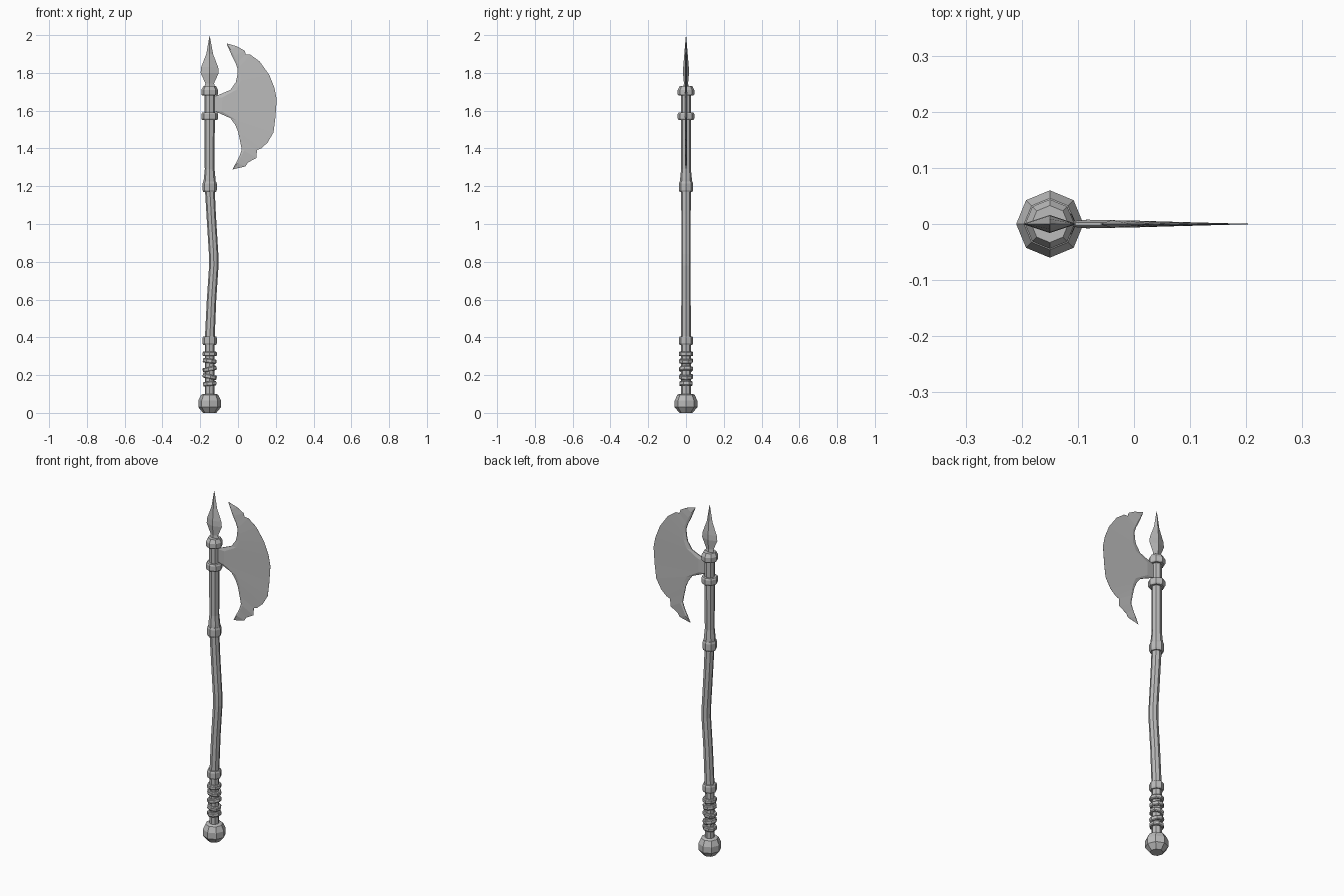
import bpy, bmesh, math
from mathutils import Vector, Matrix

cube = bpy.data.objects.get("Cube")
if cube:
    bpy.data.objects.remove(cube)

grey = bpy.data.materials.new("worn_grey")
grey.use_nodes = True
colour = (0.5, 0.5, 0.5, 1)
grey.diffuse_color = colour
grey.node_tree.nodes["Principled BSDF"].inputs["Base Color"].default_value = colour

AXIS = -0.15  # x of the handle


def finish(name, bm):
    bmesh.ops.recalc_face_normals(bm, faces=bm.faces)
    mesh = bpy.data.meshes.new(name)
    bm.to_mesh(mesh)
    bm.free()
    mesh.materials.append(grey)
    obj = bpy.data.objects.new(name, mesh)
    bpy.context.collection.objects.link(obj)
    return obj


def loft(name, rings, sides=8, tilt=0, turn=0):
    """Skin a stack of (x, z, radius x, radius y) rings and cap both ends."""
    bm = bmesh.new()
    loops = []
    for x, z, rx, ry in rings:
        angles = [math.tau * i / sides + turn for i in range(sides)]
        loops.append([bm.verts.new((x + rx * math.cos(a), ry * math.sin(a), z))
                      for a in angles])
    for low, high in zip(loops, loops[1:]):
        for i in range(sides):
            j = (i + 1) % sides
            bm.faces.new((low[i], low[j], high[j], high[i]))
    bm.faces.new(loops[0][::-1])
    bm.faces.new(loops[-1])
    if tilt:
        pivot = Vector((AXIS, 0, (rings[0][1] + rings[-1][1]) / 2))
        bmesh.ops.rotate(bm, verts=bm.verts, cent=pivot,
                         matrix=Matrix.Rotation(tilt, 3, 'Y'))
    return finish(name, bm)


def turned(name, profile, **options):
    return loft(name, [(AXIS, z, r, r) for z, r in profile], **options)


def collar(name, low, high, radius, tilt=0, turn=0):
    edge = (high - low) * 0.2
    turned(name, [(low, radius * 0.9), (low + edge, radius),
                  (high - edge, radius), (high, radius * 0.9)], tilt=tilt, turn=turn)


# Handle: bent lower shaft and straight upper sleeve
shaft = [(-.15, .08, .026), (-.15, .38, .026), (-.14, .6, .025), (-.128, .78, .025),
         (-.129, .84, .025), (-.142, 1.05, .025), (-.15, 1.2, .026)]
loft("shaft", [(x, z, r, r) for x, z, r in shaft])
turned("upper_sleeve", [(1.19, .034), (1.24, .031), (1.29, .026), (1.5, .027), (1.73, .027)])

# Pommel
turned("pommel", [(0, .035), (.03, .06), (.065, .06), (.095, .046), (.1, .036)])

# Collars
collar("grip_collar", .36, .405, .038)
collar("middle_collar", 1.17, 1.225, .038)
collar("lower_head_collar", 1.55, 1.59, .044)
turned("upper_head_collar", [(1.68, .04), (1.687, .044), (1.71, .044), (1.73, .033)])

# Grip wrapping
wraps = [(.312, 0), (.275, .12), (.232, -.2), (.192, .2), (.155, -.1)]
for i, (z, tilt) in enumerate(wraps):
    collar(f"grip_wrap_{i + 1}", z - .012, z + .012, .038, tilt, turn=i * 0.3)

# Spear point: flattened diamond section
loft("spear_point", [(AXIS, z, rx, ry) for z, rx, ry in [
    (1.72, .03, .014), (1.745, .023, .011), (1.80, .048, .016), (1.83, .045, .015),
    (1.90, .018, .009), (1.995, .001, .001)]], sides=4)

# Blade: pairs of (inner edge, cutting edge) points from top horn to bottom horn
sections = [
    ((-.06, 1.953), (-.058, 1.956)), ((-.045, 1.92), (-.005, 1.94)),
    ((-.03, 1.885), (.035, 1.918)), ((-.012, 1.85), (.042, 1.897)),
    ((-.002, 1.82), (.065, 1.897)), ((-.004, 1.785), (.115, 1.86)),
    ((-.012, 1.75), (.165, 1.79)), ((-.04, 1.71), (.193, 1.72)),
    ((-.13, 1.672), (.205, 1.66)), ((-.13, 1.6), (.198, 1.565)),
    ((-.04, 1.56), (.188, 1.485)), ((-.015, 1.525), (.156, 1.43)),
    ((0, 1.49), (.122, 1.40)), ((.01, 1.445), (.10, 1.392)),
    ((.02, 1.395), (.098, 1.35)), ((.008, 1.36), (.052, 1.325)),
    ((-.01, 1.325), (.04, 1.305)), ((-.03, 1.288), (-.028, 1.289))]
bm = bmesh.new()
rows = []
for inner, outer in sections:
    a, b = Vector((inner[0], 0, inner[1])), Vector((outer[0], 0, outer[1]))
    shoulder = a.lerp(b, 0.14)
    half = max(0.0015, 0.006 - 0.02 * shoulder.x) if (b - a).length > .01 else .0005
    depth = Vector((0, half, 0))
    rim = depth * 0.4
    edge = Vector((0, .0004, 0))
    rows.append([bm.verts.new(p) for p in (
        a - rim, shoulder - depth, b - edge, b + edge, shoulder + depth, a + rim)])
for r, s in zip(rows, rows[1:]):
    for i in range(6):
        j = (i + 1) % 6
        bm.faces.new((r[i], r[j], s[j], s[i]))
bm.faces.new(rows[0])
bm.faces.new(rows[-1][::-1])
finish("axe_blade", bm)
